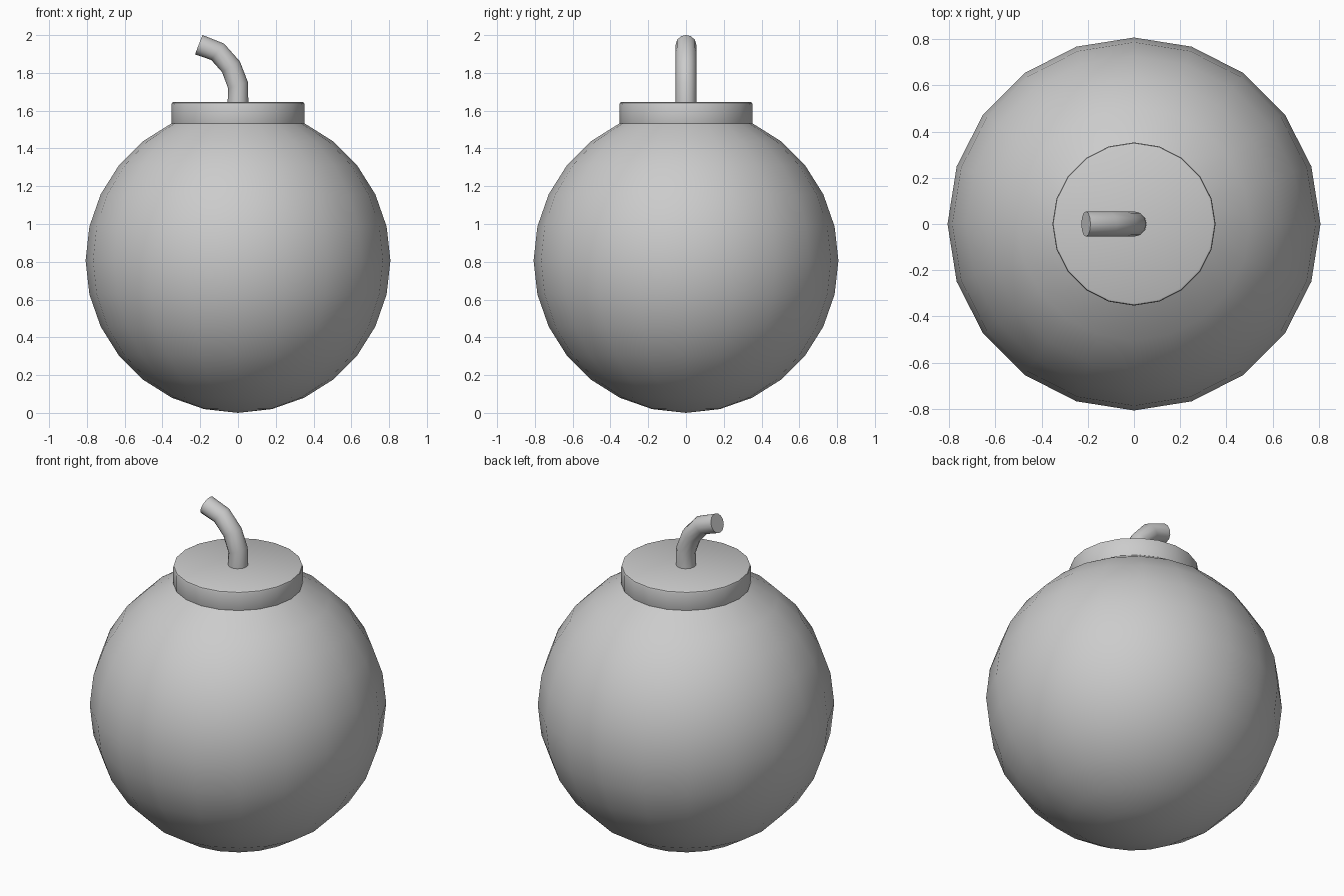
import bpy, bmesh
from math import sin, cos, pi, radians

if "Cube" in bpy.data.objects:
    bpy.data.objects.remove(bpy.data.objects["Cube"])


def build(name, rings, cap_start=False, cap_end=False):
    """Skin a list of vertex rings; a one-point ring becomes a pole."""
    bm = bmesh.new()
    loops = [[bm.verts.new(p) for p in ring] for ring in rings]
    for a, b in zip(loops, loops[1:]):
        n = max(len(a), len(b))
        for i in range(n):
            j = (i + 1) % n
            if len(a) == 1:
                bm.faces.new((a[0], b[j], b[i]))
            else:
                bm.faces.new((a[i], a[j], b[j], b[i]))
    if cap_start:
        bm.faces.new(loops[0][::-1])
    if cap_end:
        bm.faces.new(loops[-1])
    bmesh.ops.recalc_face_normals(bm, faces=bm.faces)
    mesh = bpy.data.meshes.new(name)
    bm.to_mesh(mesh)
    bm.free()
    obj = bpy.data.objects.new(name, mesh)
    bpy.context.collection.objects.link(obj)
    bpy.ops.object.select_all(action='DESELECT')
    obj.select_set(True)
    bpy.context.view_layer.objects.active = obj
    bpy.ops.object.shade_smooth_by_angle(angle=radians(35))
    return obj


def circle(r, z, n=20):
    return [(r * cos(2 * pi * i / n), r * sin(2 * pi * i / n), z) for i in range(n)]


# Round body: 20 segments, 14 rings, open where the collar sits
R, CZ = 0.807, 0.807
body = [[(0, 0, CZ - R)]]
for k in range(1, 13):
    a = pi * k / 14
    body.append(circle(R * sin(a), CZ - R * cos(a)))
build("body", body)

# Collar with slightly rounded rims
profile = [(0.35, 1.527), (0.353, 1.535), (0.353, 1.633), (0.350, 1.641), (0.342, 1.645)]
build("collar", [circle(r, z) for r, z in profile], cap_start=True, cap_end=True)

# Bent fuse: x, z and tilt of each ring along the path
path = [(0, 1.64, 0), (0, 1.735, 18), (-0.037, 1.832, 31), (-0.108, 1.912, 52), (-0.208, 1.949, 69)]
fuse = []
for x, z, tilt in path:
    t = radians(tilt)
    fuse.append([(x + u * cos(t), v, z + u * sin(t)) for u, v, _ in circle(0.055, 0, 12)])
build("fuse", fuse, cap_end=True)
